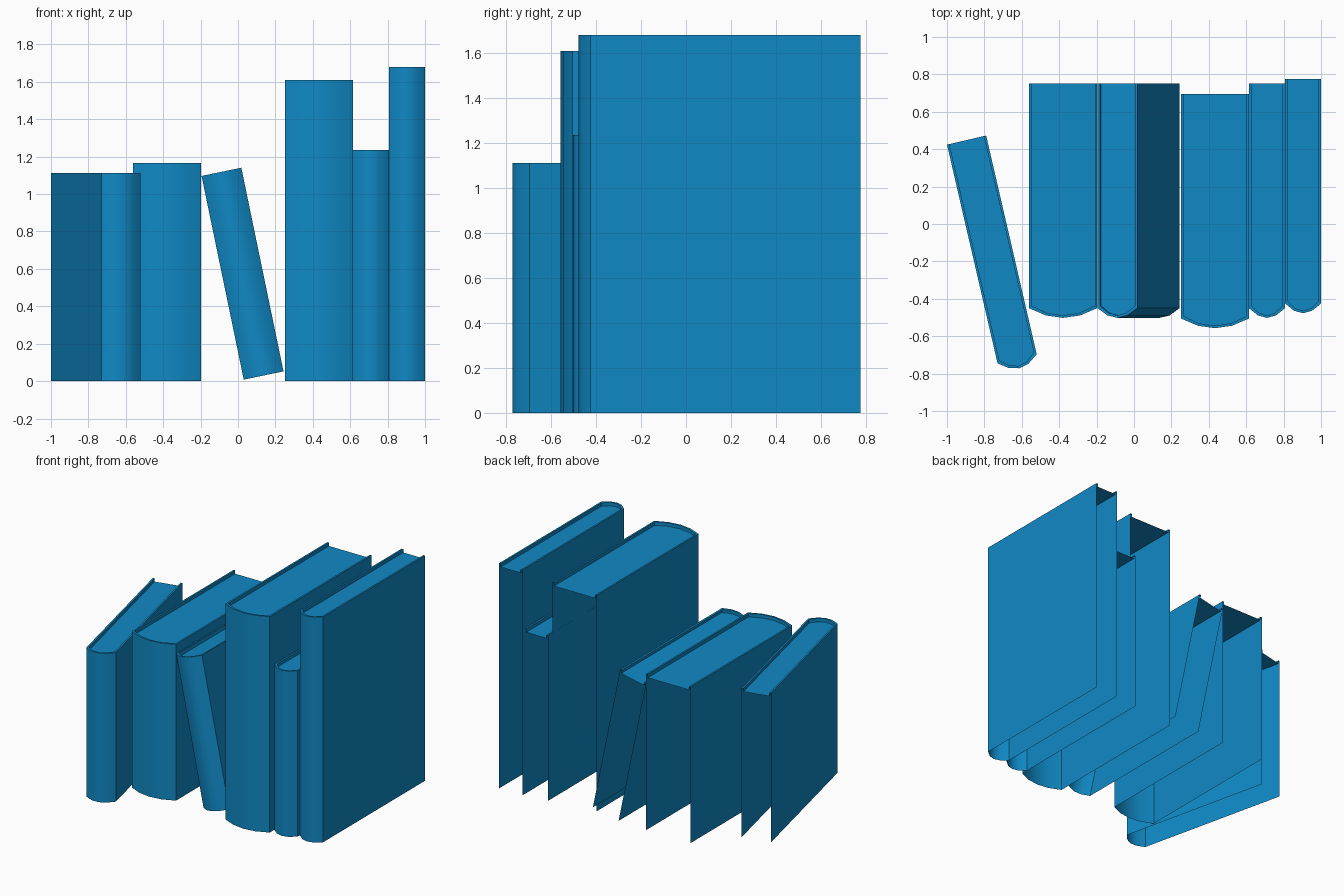
import bpy
import bmesh
from math import radians

cube = bpy.data.objects.get("Cube")
if cube:
    bpy.data.objects.remove(cube, do_unlink=True)

blue = bpy.data.materials.new("book_blue")
blue.use_nodes = True
color = (0.005, 0.25, 0.56, 1)
blue.diffuse_color = color
blue.node_tree.nodes["Principled BSDF"].inputs["Base Color"].default_value = color

DEPTH = 1.2      # cover depth, back edge to spine hinge
BULGE = 0.052    # how far the rounded spine stands out
BOARD = 0.013    # cover thickness
RECESS = 0.025   # page block sits below the cover rim


def outline(half, inset):
    """Open U shape: left cover, rounded spine, right cover."""
    half -= inset
    back, front = DEPTH / 2, -DEPTH / 2 + inset
    spine = [(half * t, front - BULGE * (1 - t * t)) for t in (-1, -0.5, 0, 0.5, 1)]
    return [(-half, back)] + spine + [(half, back)]


def book(name, width, height, location, lean=0, turn=0):
    bm = bmesh.new()

    def ring(inset, z):
        return [bm.verts.new((x, y, z)) for x, y in outline(width / 2, inset)]

    # cover from the ground up, over the rim and down to the pages
    rings = [ring(0, 0), ring(0, height), ring(BOARD, height),
             ring(BOARD, height - RECESS)]
    for low, high in zip(rings, rings[1:]):
        for i in range(len(low) - 1):
            bm.faces.new((low[i], low[i + 1], high[i + 1], high[i]))
    # top of the page block
    bm.faces.new(rings[-1])

    mesh = bpy.data.meshes.new(name)
    bm.to_mesh(mesh)
    bm.free()
    mesh.materials.append(blue)
    obj = bpy.data.objects.new(name, mesh)
    bpy.context.collection.objects.link(obj)
    obj.location = location
    obj.rotation_euler = (0, radians(lean), radians(turn))
    bpy.ops.object.select_all(action="DESELECT")
    obj.select_set(True)
    bpy.context.view_layer.objects.active = obj
    bpy.ops.object.shade_smooth_by_angle(angle=radians(40))


book("turned_book", 0.215, 1.112, (-0.76, -0.136, 0), turn=13)
book("thick_short_book", 0.365, 1.165, (-0.379, 0.15, 0))
book("leaning_book", 0.217, 1.112, (0.137, 0.15, 0.03), lean=-11.7)
book("thick_tall_book", 0.365, 1.61, (0.433, 0.095, 0))
book("thin_short_book", 0.192, 1.235, (0.711, 0.15, 0))
book("thin_tall_book", 0.192, 1.68, (0.904, 0.175, 0))
